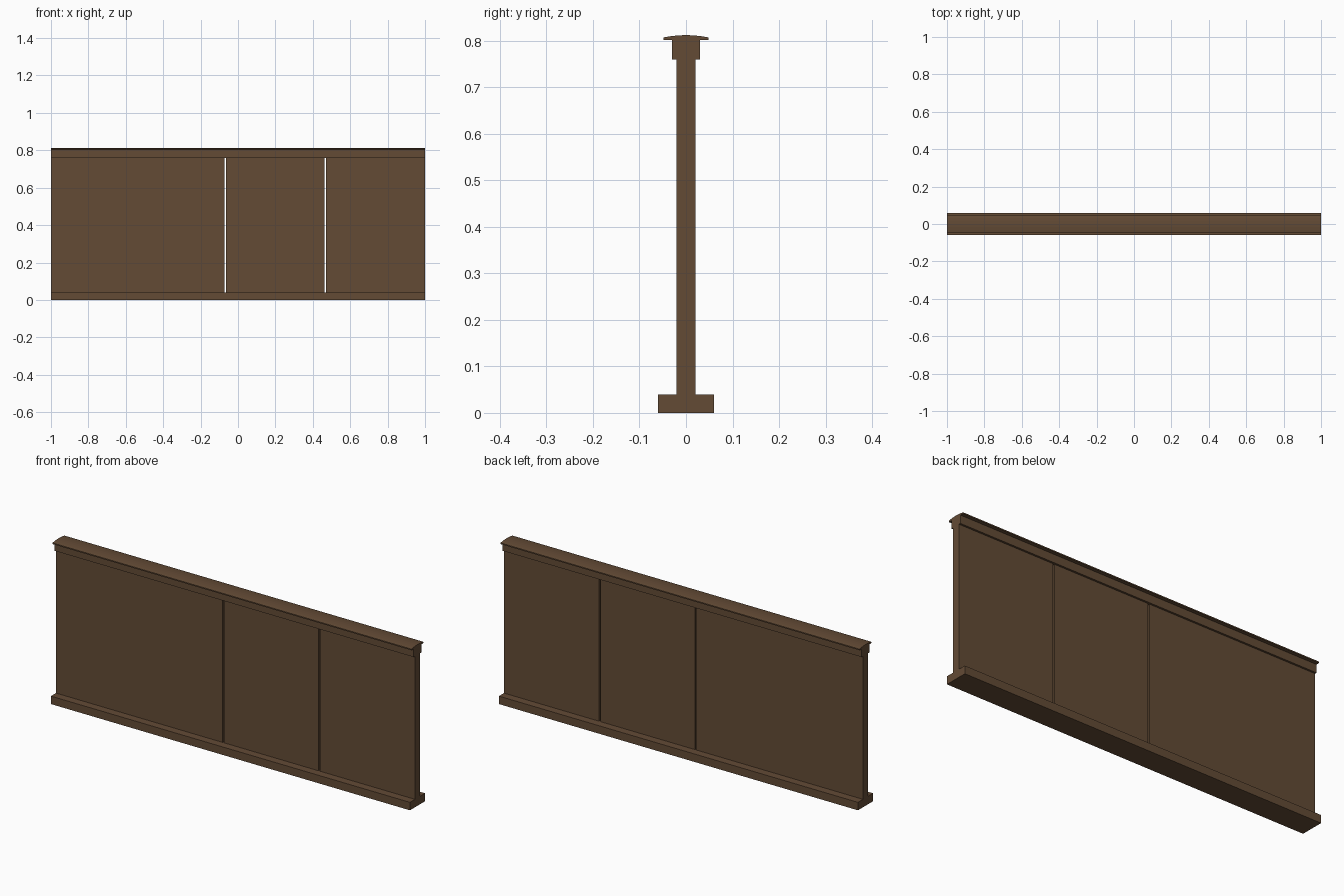
import bpy, bmesh

if "Cube" in bpy.data.objects:
    bpy.data.objects.remove(bpy.data.objects["Cube"])

wood = bpy.data.materials.new("brown wood")
wood.diffuse_color = (0.125, 0.070, 0.036, 1)
wood.use_nodes = True
wood.node_tree.nodes["Principled BSDF"].inputs["Base Color"].default_value = wood.diffuse_color


def extrude_x(name, profile, x0, x1):
    """Closed (y, z) profile swept along x from x0 to x1."""
    bm = bmesh.new()
    face = bm.faces.new([bm.verts.new((x0, y, z)) for y, z in profile])
    new = bmesh.ops.extrude_face_region(bm, geom=[face])["geom"]
    bmesh.ops.translate(bm, vec=(x1 - x0, 0, 0),
                        verts=[v for v in new if isinstance(v, bmesh.types.BMVert)])
    bmesh.ops.recalc_face_normals(bm, faces=bm.faces)
    mesh = bpy.data.meshes.new(name)
    bm.to_mesh(mesh)
    bm.free()
    mesh.materials.append(wood)
    obj = bpy.data.objects.new(name, mesh)
    bpy.context.collection.objects.link(obj)
    return obj


def rect(half, z0, z1):
    return [(-half, z0), (half, z0), (half, z1), (-half, z1)]


# Base plinth and top rail
extrude_x("base_plinth", rect(0.06, 0.0, 0.04), -1, 1)
extrude_x("top_rail", rect(0.03, 0.76, 0.802), -1, 1)

# Three boards separated by narrow open slits
gap = 0.004
edges = [-1 - gap, -0.067, 0.467, 1 + gap]
for i in range(3):
    extrude_x(f"board_{i + 1}", rect(0.02, 0.04, 0.76), edges[i] + gap, edges[i + 1] - gap)

# Gently crowned handrail cap
half, steps = 0.048, 6
crown = []
for i in range(steps + 1):
    t = 1 - 2 * i / steps
    crown.append((half * t, 0.812 - 0.005 * t * t))
extrude_x("handrail_cap", [(-half, 0.801), (half, 0.801)] + crown, -1, 1)
